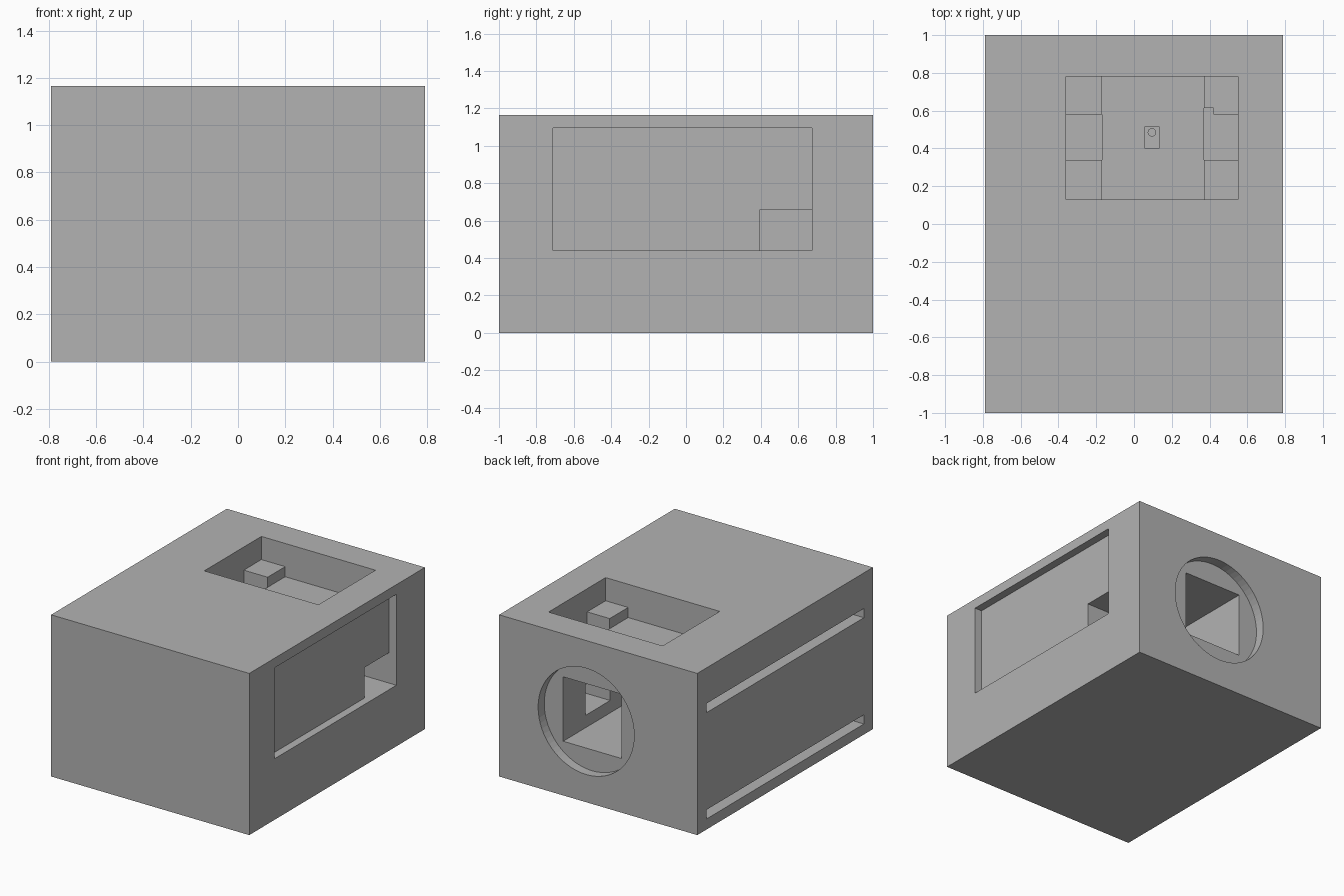
import bpy
import bmesh
from math import pi
from mathutils import Matrix, Vector

if "Cube" in bpy.data.objects:
    bpy.data.objects.remove(bpy.data.objects["Cube"])

grey = bpy.data.materials.new("plain grey")
grey.use_nodes = True
colour = (0.45, 0.45, 0.45, 1)
grey.diffuse_color = colour
grey.node_tree.nodes["Principled BSDF"].inputs["Base Color"].default_value = colour


def finish(name, bm):
    mesh = bpy.data.meshes.new(name)
    bm.to_mesh(mesh)
    bm.free()
    mesh.materials.append(grey)
    obj = bpy.data.objects.new(name, mesh)
    bpy.context.collection.objects.link(obj)
    return obj


def box(name, x, y, z):
    """Box from (min, max) spans."""
    bm = bmesh.new()
    spans = (x, y, z)
    size = Vector([b - a for a, b in spans])
    centre = Vector([(a + b) / 2 for a, b in spans])
    bmesh.ops.create_cube(bm, size=1, matrix=Matrix.Translation(centre) @ Matrix.Diagonal(size).to_4x4())
    return finish(name, bm)


def cylinder(name, centre, radius, depth, sides, rotation=Matrix()):
    bm = bmesh.new()
    bmesh.ops.create_cone(bm, cap_ends=True, segments=sides, radius1=radius, radius2=radius,
                          depth=depth, matrix=Matrix.Translation(centre) @ rotation)
    return finish(name, bm)


def prism(name, outline, z0, z1):
    bm = bmesh.new()
    face = bm.faces.new([bm.verts.new((x, y, z0)) for x, y in outline])
    top = bmesh.ops.extrude_face_region(bm, geom=[face])["geom"]
    bmesh.ops.translate(bm, vec=(0, 0, z1 - z0), verts=[v for v in top if isinstance(v, bmesh.types.BMVert)])
    bmesh.ops.recalc_face_normals(bm, faces=bm.faces)
    return finish(name, bm)


def cut(target, cutter):
    mod = target.modifiers.new("cut", "BOOLEAN")
    mod.operation = "DIFFERENCE"
    mod.solver = "EXACT"
    mod.object = cutter
    bpy.context.view_layer.objects.active = target
    bpy.ops.object.modifier_apply(modifier=mod.name)
    bpy.data.objects.remove(cutter)


WIDTH, HEIGHT = 0.79, 1.165
MID_X, MID_Z = 0.096, 0.5825
DUCT = 0.232
BAY, FLOOR, POST = 0.87, 0.925, 0.998

# Solid housing
body = box("housing", (-WIDTH, WIDTH), (-1, 1), (0, HEIGHT))

# Top pocket
cut(body, box("pocket_cutter", (-0.36, 0.55), (0.13, 0.78), (BAY, 1.3)))

# Round recess and square duct in the back
cut(body, cylinder("round_cutter", (MID_X, 1.03, MID_Z), 0.383, 0.2, 64, Matrix.Rotation(pi / 2, 4, "X")))
cut(body, box("duct_cutter", (MID_X - DUCT, MID_X + DUCT), (0, 1.1), (MID_Z - DUCT, MID_Z + DUCT)))

# Shallow side panel with a port into the duct
cut(body, box("panel_cutter", (WIDTH - 0.057, 0.9), (-0.71, 0.675), (0.44, 1.095)))
cut(body, box("port_cutter", (0.25, 0.85), (0.395, 0.675), (0.44, 0.66)))

# Two long rail slots on the other side
for low in (0.076, 0.842):
    cut(body, box("slot_cutter", (-0.9, -WIDTH + 0.12), (-0.897, 0.897), (low, low + 0.066)))

# Small round wire hole through the pocket floor
cut(body, cylinder("wire_hole_cutter", (0.095, 0.485, 0.85), 0.02, 0.16, 24))

# Raised middle floor of the pocket with a slot in it
platform = box("pocket_platform", (-0.17, 0.37), (0.13, 0.78), (BAY, FLOOR))
cut(platform, box("platform_slot_cutter", (0.058, 0.133), (0.40, 0.515), (0.8, 1)))

# Corner posts, one of them notched
for label, y in (("front", (0.13, 0.34)), ("back", (0.58, 0.78))):
    box(label + "_right_post", (-0.36, -0.17), y, (BAY, POST))
box("front_left_post", (0.37, 0.55), (0.13, 0.34), (BAY, POST))
prism("back_left_post", [(0.42, 0.58), (0.55, 0.58), (0.55, 0.78), (0.37, 0.78), (0.37, 0.615), (0.42, 0.615)],
      BAY, POST)
